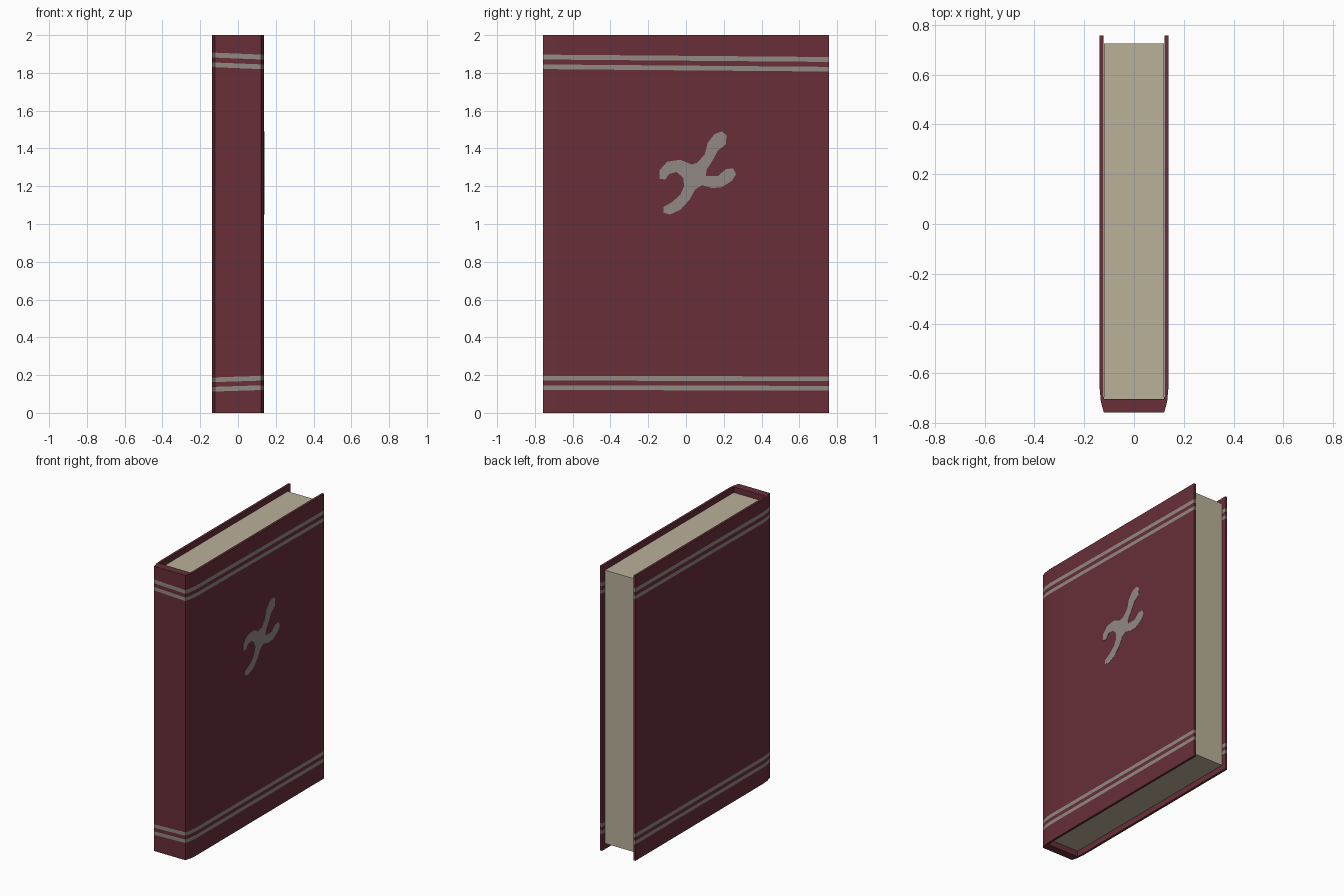
import bpy, bmesh, math

if "Cube" in bpy.data.objects:
    bpy.data.objects.remove(bpy.data.objects["Cube"])


def material(name, rgb):
    m = bpy.data.materials.new(name)
    m.diffuse_color = (*rgb, 1.0)
    m.use_nodes = True
    m.node_tree.nodes["Principled BSDF"].inputs["Base Color"].default_value = m.diffuse_color
    return m


RED = material("dark red cloth", (0.138, 0.028, 0.040))
GREY = material("worn grey print", (0.287, 0.250, 0.227))
PAPER = material("aged paper", (0.491, 0.440, 0.323))


def finish(bm, name, mats):
    bmesh.ops.recalc_face_normals(bm, faces=bm.faces[:])
    me = bpy.data.meshes.new(name)
    bm.to_mesh(me)
    bm.free()
    for m in mats:
        me.materials.append(m)
    ob = bpy.data.objects.new(name, me)
    bpy.context.collection.objects.link(ob)
    return ob


# Cover: U-shaped section, outer and inner points paired, mirrored in x
half = [((0.138, 0.758), (0.122, 0.758)), ((0.138, -0.66), (0.122, -0.66)),
        ((0.133, -0.715), (0.122, -0.69)), ((0.121, -0.758), (0.121, -0.703))]
pairs = half + [((-a[0], a[1]), (-b[0], b[1])) for a, b in reversed(half)]
n = len(pairs)
# Top edge of the upper and lower stripe pairs at each section point (slight slant)
upper = [1.884, 1.896, 1.897, 1.897, 1.907, 1.908, 1.908, 1.914]
lower = [0.193, 0.196, 0.196, 0.196, 0.188, 0.188, 0.188, 0.190]


def levels(i):
    u, l = upper[i], lower[i]
    return [0, l - 0.075, l - 0.050, l - 0.025, l,
            u - 0.077, u - 0.052, u - 0.026, u, 2]


bm = bmesh.new()
rings = []
for k in range(10):
    outer = [bm.verts.new((*pairs[i][0], levels(i)[k])) for i in range(n)]
    inner = [bm.verts.new((*pairs[i][1], levels(i)[k])) for i in range(n)]
    rings.append(outer + inner[::-1])
for k in range(9):
    for i in range(2 * n):
        j = (i + 1) % (2 * n)
        f = bm.faces.new((rings[k][i], rings[k][j], rings[k + 1][j], rings[k + 1][i]))
        f.material_index = k % 2      # every other band is a printed stripe
for ring in (rings[0], rings[-1]):
    for i in range(n - 1):
        bm.faces.new((ring[i], ring[i + 1], ring[2 * n - 2 - i], ring[2 * n - 1 - i]))
cover = finish(bm, "book_cover", [RED, GREY])
bpy.context.view_layer.objects.active = cover
cover.select_set(True)
bpy.ops.object.shade_smooth_by_angle(angle=math.radians(35))

# Page block, recessed from the cover edges
bm = bmesh.new()
bmesh.ops.create_cube(bm, size=1)
for v in bm.verts:
    v.co = (v.co.x * 0.243, 0.011 + v.co.y * 1.428, 1 + v.co.z * 1.92)
finish(bm, "page_block", [PAPER])

# Abstract printed ornament on the front board (y, z in hundredths)
outline = [(19, 149), (21.5, 147), (21, 142), (17, 139), (14, 133.5), (11, 129),
           (10.5, 125.5), (17, 125.5), (21, 129), (25, 129.5), (26.5, 126.5),
           (24.5, 123), (19, 119.5), (14, 119), (8.5, 120.5), (5, 118.5),
           (2, 113), (-3, 107.5), (-8.5, 105), (-12, 106), (-12, 109),
           (-7.5, 111.5), (-3, 115.5), (-1, 120), (-1.5, 124.5), (-5, 127.5),
           (-9, 126.5), (-11, 123.5), (-14, 124), (-14, 128.5), (-10, 133),
           (-3, 134), (3, 131.5), (6, 132.5), (10, 137), (11.5, 143), (15, 147.5)]
bm = bmesh.new()
face = bm.faces.new([bm.verts.new((0.1375, y / 100, z / 100)) for y, z in outline])
ext = bmesh.ops.extrude_face_region(bm, geom=[face])
for v in ext["geom"]:
    if isinstance(v, bmesh.types.BMVert):
        v.co.x = 0.1395
if face.is_valid:
    bm.faces.remove(face)             # hidden back of the plate
bmesh.ops.triangulate(bm, faces=[f for f in bm.faces if len(f.verts) > 4])
finish(bm, "cover_ornament", [GREY])
